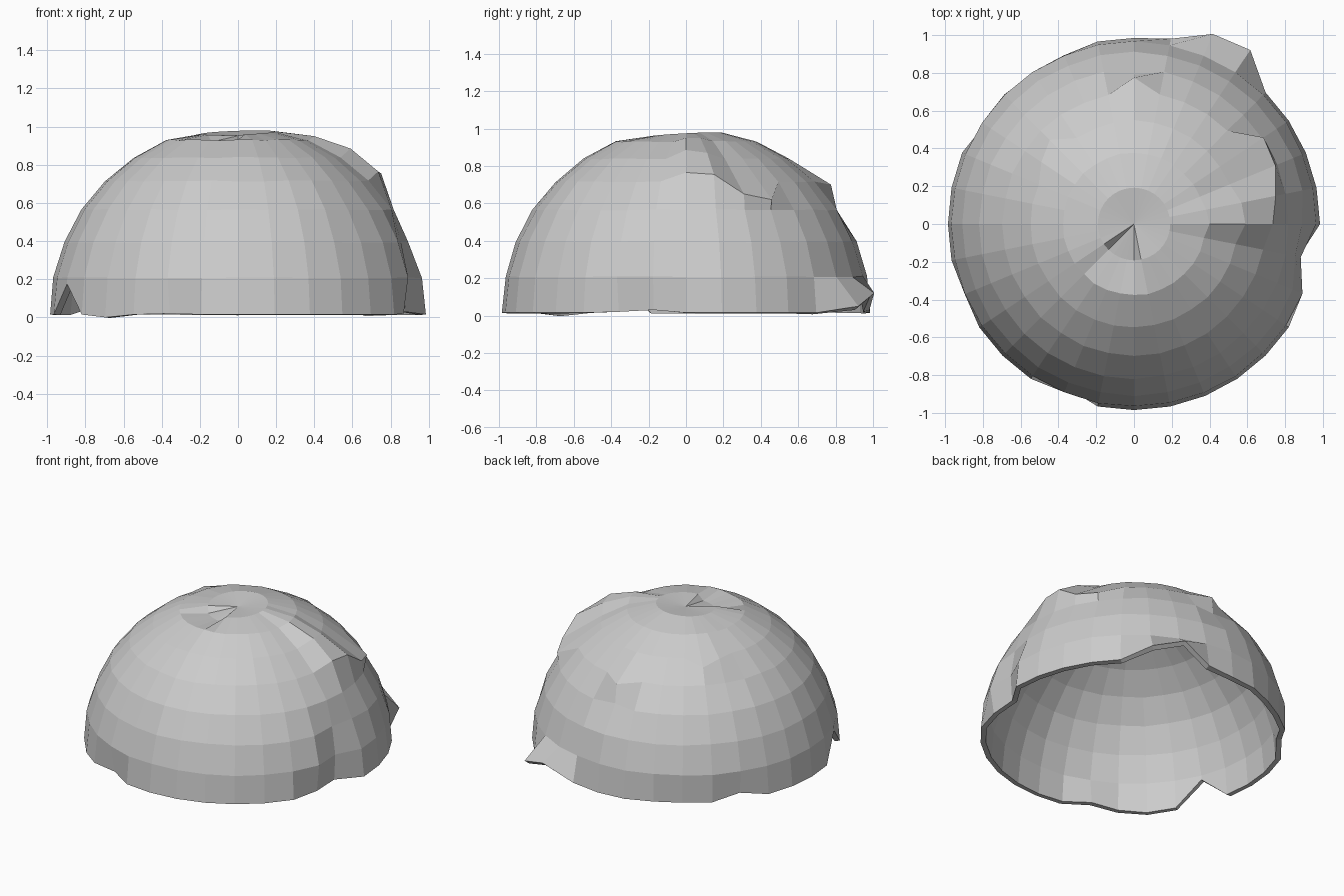
import bpy, bmesh, math, random

if "Cube" in bpy.data.objects:
    bpy.data.objects.remove(bpy.data.objects["Cube"])

random.seed(4)
SEG, RINGS = 32, 8
R, H, Z0 = 0.985, 0.99, 0.015

# Individual dents and bumps: (ring, segment) -> (radius, height)
moved = {
    # rim: back right spikes, right side notch
    (0, 5): (1.108, 0.05), (0, 6): (1.089, 0.12), (0, 7): (1.0, 0.03),
    (0, 31): (0.89, 0.03), (0, 30): (0.94, 0.02),
    # rim: left notch and small dents
    (0, 18): (0.97, 0.175), (0, 20): (0.985, 0.0), (0, 22): (0.935, 0.02),
    (0, 10): (0.967, 0.015), (0, 11): (0.962, 0.015),
    (0, 12): (0.970, 0.015), (0, 13): (0.95, 0.05),
    (1, 31): (0.90, 0.21), (2, 31): (0.87, 0.40), (2, 0): (0.89, 0.40),
    # bulge high on the right, its lower edge sloping down to the back
    (4, 0): (0.735, 0.765), (4, 1): (0.765, 0.755), (4, 2): (0.81, 0.65),
    (4, 3): (0.825, 0.62), (5, 0): (0.59, 0.885), (5, 1): (0.58, 0.87),
    (6, 0): (0.40, 0.95), (6, 1): (0.39, 0.95),
    # back bump
    (4, 8): (0.775, 0.70), (3, 8): (0.79, 0.57),
    # back left ledge
    (5, 12): (0.63, 0.81), (5, 13): (0.59, 0.84),
}


def place(ring, seg):
    """Point on the dome, with its dent or bump applied."""
    lat = math.pi / 2 * ring / RINGS
    r, z = R * math.cos(lat), Z0 + H * math.sin(lat)
    a = 2 * math.pi * seg / SEG
    if ring == 7:
        # uneven crown: a dip at the front, highest at the back right
        z = 0.92 if 20 <= seg <= 24 else 0.968 + 0.012 * math.cos(a - 1.0)
    if (ring, seg) in moved:
        r, z = moved[(ring, seg)]
    elif 0 < ring < 7:
        r += random.uniform(-0.003, 0.003)
        z += random.uniform(-0.003, 0.003)
    return (r * math.cos(a), r * math.sin(a), z)


# Dome surface
bm = bmesh.new()
rows = [[bm.verts.new(place(k, s)) for s in range(SEG)] for k in range(RINGS)]
pole = bm.verts.new((0, 0, 0.952))
for s in range(SEG):
    t = (s + 1) % SEG
    for k in range(RINGS - 1):
        bm.faces.new((rows[k][s], rows[k][t], rows[k + 1][t], rows[k + 1][s]))
    bm.faces.new((rows[-1][s], rows[-1][t], pole))
mesh = bpy.data.meshes.new("dome_shell")
bm.to_mesh(mesh)
bm.free()
dome = bpy.data.objects.new("dome_shell", mesh)
bpy.context.collection.objects.link(dome)

# Wall thickness, growing inwards
wall = dome.modifiers.new("wall", 'SOLIDIFY')
wall.thickness = 0.035
wall.offset = -1
